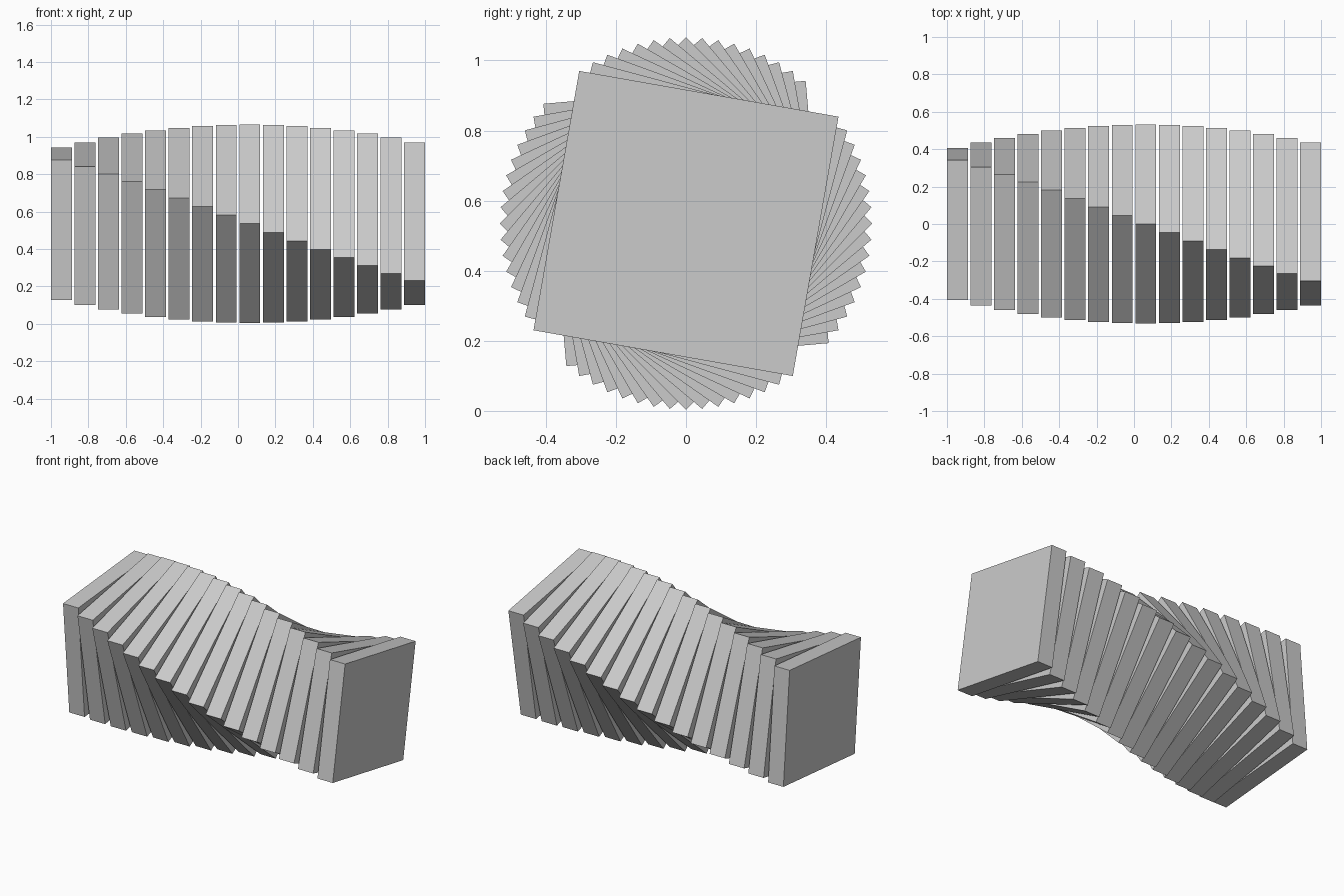
import bpy
from math import radians

if "Cube" in bpy.data.objects:
    bpy.data.objects.remove(bpy.data.objects["Cube"])

COUNT = 16
THICK = 0.112
SIDE = 0.751
PITCH = (2 - THICK) / (COUNT - 1)
CENTRE_Z = 0.535

# Row of square slabs, each turned five degrees further about the long axis
for i in range(COUNT):
    x = -1 + THICK / 2 + i * PITCH
    bpy.ops.mesh.primitive_cube_add(size=1, location=(x, 0, CENTRE_Z),
                                    rotation=(radians(5 + 5 * i), 0, 0))
    slab = bpy.context.object
    slab.name = f"twisted_slab_{i + 1:02d}"
    slab.scale = (THICK, SIDE, SIDE)
